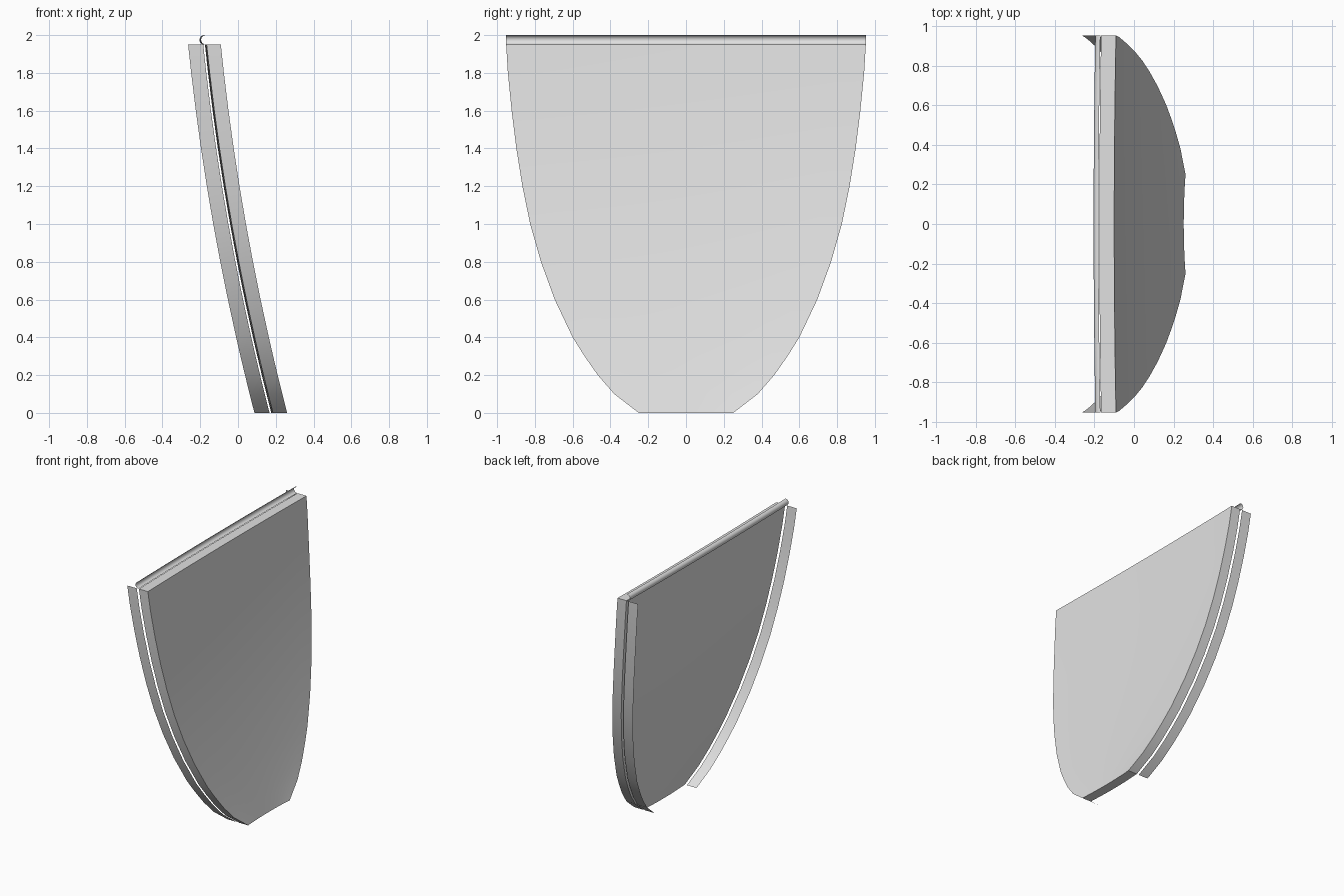
import bpy, bmesh, math

cube = bpy.data.objects.get("Cube")
if cube:
    bpy.data.objects.remove(cube)

grey = bpy.data.materials.new("light grey")
grey.use_nodes = True
grey.diffuse_color = (0.75, 0.75, 0.75, 1)
grey.node_tree.nodes["Principled BSDF"].inputs["Base Color"].default_value = (0.75, 0.75, 0.75, 1)

# Side outline: (height, half width)
OUTLINE = [(0, .25), (.1, .38), (.2, .467), (.3, .537), (.4, .6), (.6, .695),
           (.8, .768), (1, .825), (1.2, .866), (1.4, .898), (1.6, .923),
           (1.8, .943), (1.95, .952)]
BOW = 0.009      # how far the middle bulges backwards
PLATE = 0.075    # plate depth
STRIP = 0.08     # rim strip depth
GAP = 0.018      # space between plate and strip
COLUMNS = 12


def sweep_x(z):
    """Front edge of the plate, leaning back and flattening with height."""
    return 0.26 - 0.258 * z + 0.04 * z * z


def bow(t):
    return -BOW * (1 - t * t)


def surface(name, rows, depth=0):
    """Grid of points to a mesh; depth extrudes it backwards into a solid."""
    bm = bmesh.new()
    grid = [[bm.verts.new(p) for p in row] for row in rows]
    for a, b in zip(grid, grid[1:]):
        for i in range(len(a) - 1):
            bm.faces.new((a[i], a[i + 1], b[i + 1], b[i]))
    if depth:
        back = bmesh.ops.extrude_face_region(bm, geom=bm.faces[:], use_keep_orig=True)
        moved = [v for v in back["geom"] if isinstance(v, bmesh.types.BMVert)]
        bmesh.ops.translate(bm, verts=moved, vec=(-depth, 0, 0))
        bmesh.ops.recalc_face_normals(bm, faces=bm.faces[:])
    mesh = bpy.data.meshes.new(name)
    bm.to_mesh(mesh)
    bm.free()
    mesh.materials.append(grey)
    obj = bpy.data.objects.new(name, mesh)
    bpy.context.collection.objects.link(obj)
    bpy.ops.object.select_all(action='DESELECT')
    obj.select_set(True)
    bpy.context.view_layer.objects.active = obj
    bpy.ops.object.shade_smooth_by_angle(angle=math.radians(30))
    return obj


steps = [2 * i / COLUMNS - 1 for i in range(COLUMNS + 1)]

# Curved main plate
surface("main_plate",
        [[(sweep_x(z) + bow(t), t * w, z) for t in steps] for z, w in OUTLINE],
        PLATE)

# Thin rim strips behind each side edge
for side, label in ((1, "back"), (-1, "front")):
    rows = []
    for z, w in OUTLINE:
        x = sweep_x(z) - PLATE - GAP
        row = [(x, side * w, z), (x - STRIP, side * w, z)]
        rows.append(row[::side])
    surface(label + "_rim_strip", rows)

# Half-round lip along the top, open towards the plate
RADIUS = 0.025
lip = []
for i in range(13):
    a = math.radians(90 + 15 * i)
    lip.append([(-0.17 + RADIUS * math.cos(a) + bow(t), 0.952 * t,
                 1.975 + RADIUS * math.sin(a)) for t in reversed(steps)])
surface("top_lip", lip[::-1])
